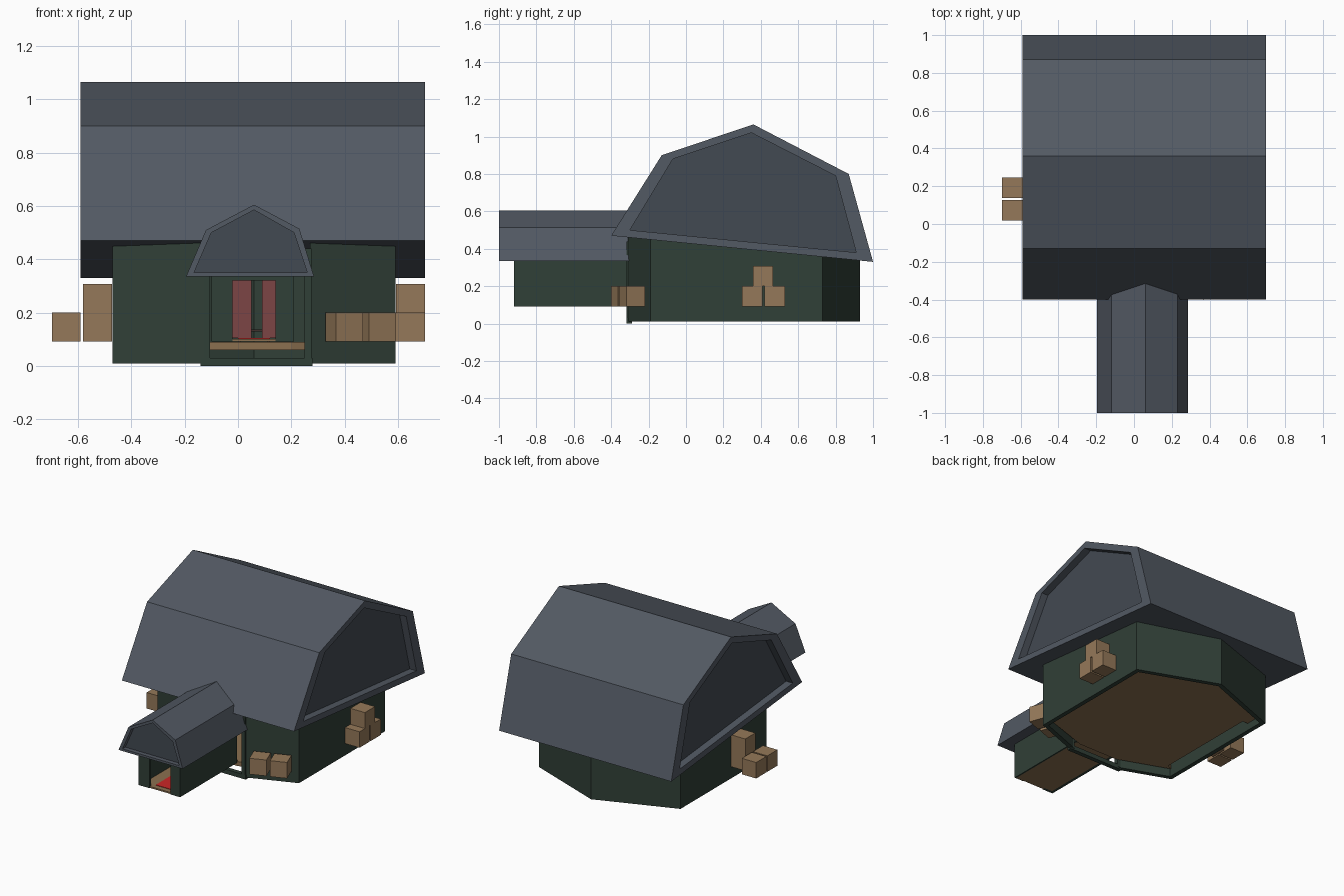
import bpy, bmesh
from math import radians
from mathutils import Matrix

if "Cube" in bpy.data.objects:
    bpy.data.objects.remove(bpy.data.objects["Cube"])


def material(name, rgb):
    m = bpy.data.materials.new(name)
    m.diffuse_color = (*rgb, 1)
    m.use_nodes = True
    m.node_tree.nodes["Principled BSDF"].inputs["Base Color"].default_value = m.diffuse_color
    return m


SLATE = material("slate", (0.085, 0.10, 0.125))
GABLE = material("gable_slate", (0.055, 0.067, 0.085))
GREEN = material("green", (0.030, 0.050, 0.038))
WOOD = material("wood", (0.30, 0.19, 0.10))
PLANK = material("plank", (0.26, 0.16, 0.08))
DARK = material("dark_wood", (0.05, 0.03, 0.025))
CURTAIN = material("curtain_red", (0.20, 0.06, 0.06))
RED = material("carpet_red", (0.60, 0.02, 0.02))


def finish(name, bm, mat):
    bmesh.ops.recalc_face_normals(bm, faces=bm.faces)
    me = bpy.data.meshes.new(name)
    bm.to_mesh(me)
    bm.free()
    me.materials.append(mat)
    ob = bpy.data.objects.new(name, me)
    bpy.context.collection.objects.link(ob)
    return ob


def loft(name, rings, mat):
    """Skin closed rings of equal length and cap both ends."""
    bm = bmesh.new()
    rows = [[bm.verts.new(p) for p in r] for r in rings]
    n = len(rows[0])
    for a, b in zip(rows, rows[1:]):
        for i in range(n):
            j = (i + 1) % n
            bm.faces.new((a[i], a[j], b[j], b[i]))
    bm.faces.new(rows[0])
    bm.faces.new(rows[-1])
    return finish(name, bm, mat)


def box(name, lo, hi, mat, turn=0):
    bm = bmesh.new()
    mid = [(a + b) / 2 for a, b in zip(lo, hi)]
    size = [b - a for a, b in zip(lo, hi)]
    bmesh.ops.create_cube(bm, size=1, matrix=Matrix.Translation(mid)
                          @ Matrix.Rotation(radians(turn), 4, 'Z')
                          @ Matrix.Diagonal((*size, 1)))
    return finish(name, bm, mat)


# Main gambrel roof with recessed gables
outer = [(-0.40, 0.47), (-0.13, 0.90), (0.36, 1.065), (0.87, 0.80), (1.0, 0.33)]
inner = [(-0.30, 0.50), (-0.07, 0.88), (0.35, 1.02), (0.80, 0.79), (0.91, 0.38)]
X0, X1, D = -0.59, 0.70, 0.05
steps = [(X0 + D, inner), (X0, inner), (X0, outer), (X1, outer), (X1, inner), (X1 - D, inner)]
roof = loft("main_roof", [[(x, y, z) for y, z in p] for x, p in steps], SLATE)

# Porch roof with recessed front gable
outer = [(-0.195, 0.335), (-0.12, 0.51), (0.06, 0.605), (0.23, 0.515), (0.285, 0.335)]
inner = [(-0.165, 0.35), (-0.10, 0.50), (0.06, 0.585), (0.21, 0.50), (0.26, 0.35)]
steps = [(-0.97, inner), (-1.0, inner), (-1.0, outer), (-0.25, outer)]
porch = loft("porch_roof", [[(x, y, z) for x, z in p] for y, p in steps], SLATE)

# Gable panels are a shade darker
for ob in (roof, porch):
    ob.data.materials.append(GABLE)
    n = len(ob.data.polygons)
    ob.data.polygons[n - 2].material_index = 1
    if ob is roof:
        ob.data.polygons[n - 1].material_index = 1


# Hexagonal wall shell, open at the front doorway
def wall_section(x, y, xi, yi):
    top, top_i = 0.435 - 0.1 * y, 0.435 - 0.1 * yi
    return [(x, y, 0.01), (x, y, top), (xi, yi, top_i), (xi, yi, 0.01)]


loft("main_walls", [wall_section(*p) for p in (
    (0.27, -0.311, 0.27, -0.279), (0.59, -0.19, 0.56, -0.17), (0.59, 0.73, 0.56, 0.71),
    (0.06, 0.93, 0.06, 0.898), (-0.47, 0.73, -0.44, 0.71), (-0.47, -0.19, -0.44, -0.17),
    (-0.13, -0.318, -0.13, -0.286))], GREEN)
box("door_sill", (-0.14, -0.318, 0), (0.28, -0.288, 0.03), GREEN)
for x in (-0.13, 0.25):
    box("door_jamb", (x, -0.318, 0.01), (x + 0.025, -0.285, 0.44), GREEN)

# Main floor, with the slot along the left wall
floor = [(-0.09, -0.29), (0.20, -0.29), (0.56, -0.17), (0.56, 0.71), (0.06, 0.898),
         (-0.44, 0.71), (-0.44, 0.59), (-0.40, 0.59), (-0.40, -0.14), (-0.44, -0.16)]
loft("main_floor", [[(x, y, z) for x, y in floor] for z in (0.06, 0.09)], PLANK)

# Porch walls, front posts and floor
for x in (-0.10, 0.19):
    box("porch_side_wall", (x, -0.92, 0.092), (x + 0.02, -0.31, 0.34), GREEN)
box("porch_front_left", (-0.10, -0.92, 0.092), (-0.02, -0.90, 0.34), GREEN)
box("porch_front_right", (0.14, -0.92, 0.092), (0.21, -0.90, 0.34), GREEN)
box("porch_lintel", (-0.02, -0.92, 0.32), (0.14, -0.90, 0.34), GREEN)
box("porch_floor", (-0.09, -0.915, 0.092), (0.20, -0.29, 0.102), PLANK)
box("carpet", (0.0, -0.88, 0.102), (0.12, -0.30, 0.105), RED)

# Curtains and a low table inside
for x, w in ((-0.08, 0.13), (0.09, 0.10)):
    box("curtain", (x, -0.34, 0.105), (x + w, -0.33, 0.335), CURTAIN)
box("table_top", (0.0, 0.10, 0.13), (0.12, 0.22, 0.138), DARK)
for x in (0.0, 0.11):
    box("table_leg", (x, 0.10, 0.09), (x + 0.01, 0.22, 0.13), DARK)

# Crates: front pair along the slanted wall, right pile, left pile
S = 0.108
crates = [(0.398, -0.332, 0, 20.7), (0.522, -0.288, 0, 20.7),
          (0.646, 0.354, 0, 0), (0.646, 0.474, 0, 0), (0.646, 0.412, 1, 0),
          (-0.644, 0.073, 0, 0), (-0.644, 0.192, 0, 0),
          (-0.526, 0.14, 0, 0), (-0.526, 0.14, 1, 0)]
for x, y, level, turn in crates:
    z = 0.092 + level * S
    box("crate", (x - S / 2, y - S / 2, z), (x + S / 2, y + S / 2, z + S), WOOD, turn)
